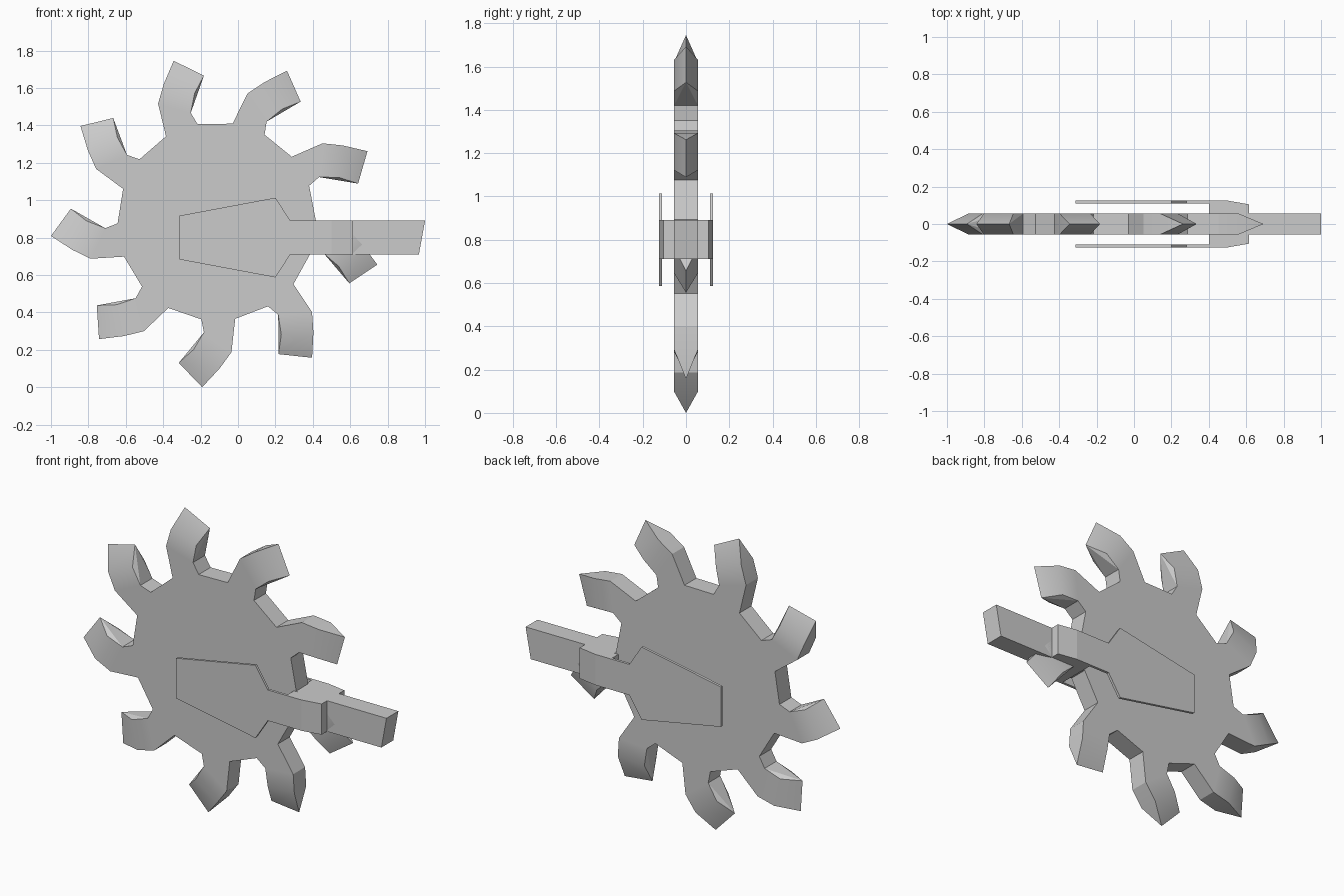
import bpy, bmesh, math
from mathutils import Vector

if "Cube" in bpy.data.objects:
    bpy.data.objects.remove(bpy.data.objects["Cube"])

HALF = 0.055             # half thickness of wheel and handle
CX, CZ = -0.114, 0.886   # wheel centre
TEETH = 9


def finish(name, bm, smooth=None):
    bmesh.ops.recalc_face_normals(bm, faces=bm.faces)
    me = bpy.data.meshes.new(name)
    bm.to_mesh(me)
    bm.free()
    ob = bpy.data.objects.new(name, me)
    bpy.context.collection.objects.link(ob)
    if smooth:
        bpy.context.view_layer.objects.active = ob
        ob.select_set(True)
        bpy.ops.object.shade_smooth_by_angle(angle=math.radians(smooth))
        ob.select_set(False)
    return ob


def prism(name, profile, offset):
    """Extrude a closed 3D outline along offset."""
    bm = bmesh.new()
    face = bm.faces.new([bm.verts.new(p) for p in profile])
    ext = bmesh.ops.extrude_face_region(bm, geom=[face])
    verts = [v for v in ext["geom"] if isinstance(v, bmesh.types.BMVert)]
    bmesh.ops.translate(bm, verts=verts, vec=Vector(offset))
    return finish(name, bm)


# Toothed wheel: one hooked tooth outline, repeated around the centre
tooth = {
    "a": (.085, .523), "b": (.165, .684), "c": (.256, .745), "f": (.350, .601),
    "g": (.267, .534), "h": (.256, .464), "d": (.376, .806), "e": (.449, .641),
}
bm = bmesh.new()
sides = {-1: [], 1: []}
rings = []
for i in range(TEETH):
    t = -i * math.tau / TEETH
    cs, sn = math.cos(t), math.sin(t)

    def vert(key, y):
        x, z = tooth[key]
        return bm.verts.new((CX + x * cs - z * sn, y, CZ + x * sn + z * cs))

    tips = {k: vert(k, 0) for k in "de"}       # sharp end edge
    ring = {}
    for s in sides:
        v = {k: vert(k, s * HALF) for k in "abcfgh"}
        ring[s] = v
        sides[s] += [v[k] for k in "abgh"]
        bm.faces.new([v[k] for k in "bcfg"])
        bm.faces.new([v["c"], tips["d"], tips["e"], v["f"]])
        bm.faces.new([v["f"], tips["e"], v["g"]])
    p, q = ring[-1], ring[1]
    for m, n in ("ab", "bc", "gh"):
        bm.faces.new([p[m], p[n], q[n], q[m]])
    bm.faces.new([p["c"], tips["d"], q["c"]])
    bm.faces.new([p["g"], tips["e"], q["g"]])
    rings.append(ring)
for i, r in enumerate(rings):                  # valley floors between teeth
    n = rings[(i + 1) % TEETH]
    bm.faces.new([r[-1]["h"], n[-1]["a"], n[1]["a"], r[1]["h"]])
for loop in sides.values():                    # flat wheel sides
    bm.faces.new(loop)
finish("toothed_wheel", bm, 25)

# Fork side plates
MID = 0.80
upper = [(-.313, .117), (.20, .213), (.28, .09), (.40, .09)]
outline = upper + [(x, -z) for x, z in reversed(upper)]
for side, y in (("front", -.125), ("back", .11)):
    prism(side + "_fork_plate", [(x, y, MID + z) for x, z in outline], (0, .015, 0))

# Fork block joining the plates, tapered towards the handle
half = [(.40, .125), (.50, .125), (.615, .105)]
block = half + [(x, -y) for x, y in reversed(half)]
prism("fork_block", [(x, y, MID - .09) for x, y in block], (0, 0, .18))

# Handle bar with slanted end
bar = [(.60, .71), (.967, .71), (1.0, .89), (.60, .89)]
prism("handle", [(x, -HALF, z) for x, z in bar], (0, 2 * HALF, 0))
